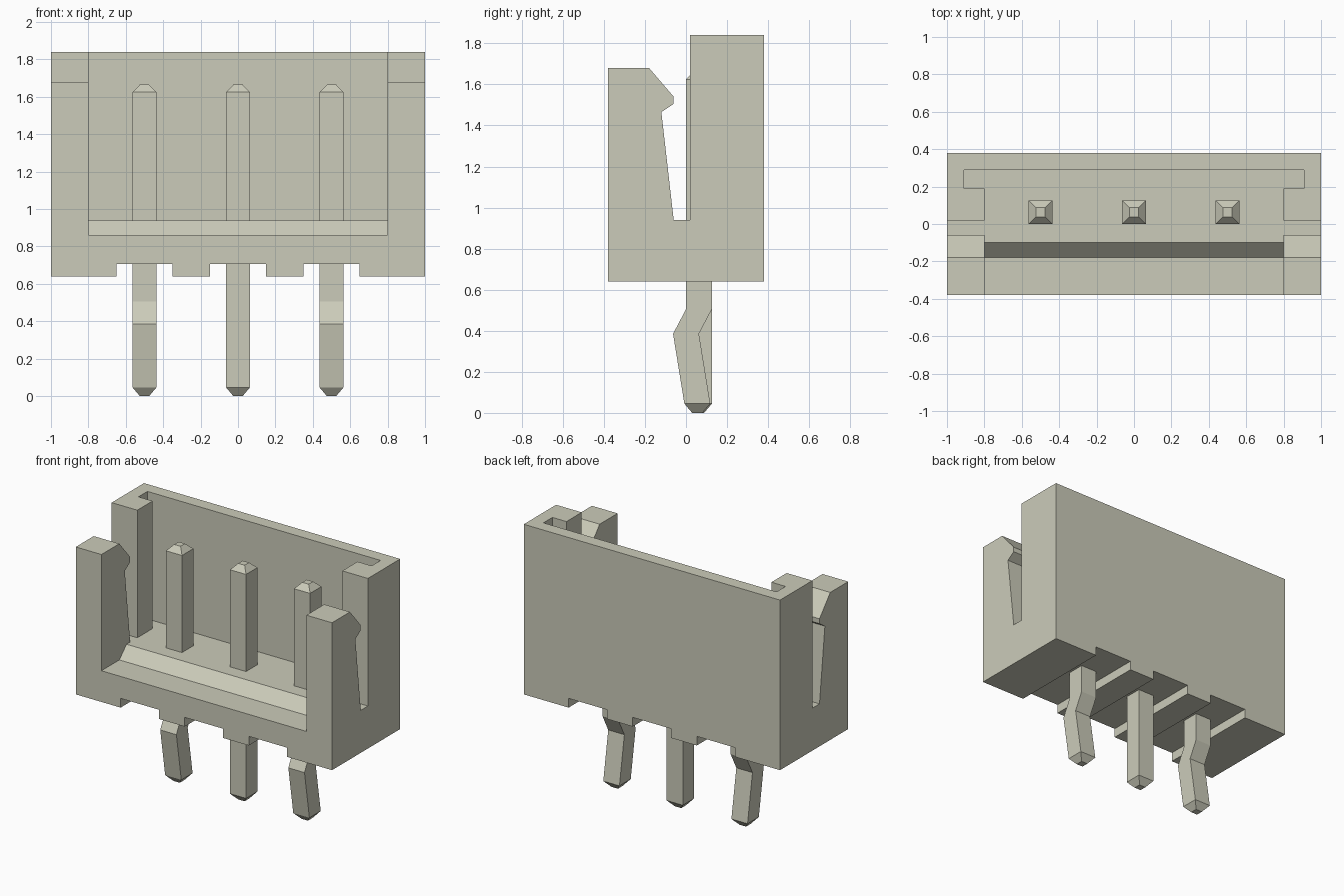
import bpy, bmesh

cube = bpy.data.objects.get("Cube")
if cube:
    bpy.data.objects.remove(cube, do_unlink=True)

# Single plastic colour
mat = bpy.data.materials.new("warm_grey")
mat.use_nodes = True
COLOR = (0.60, 0.60, 0.49, 1)
mat.diffuse_color = COLOR
bsdf = next(n for n in mat.node_tree.nodes if n.type == 'BSDF_PRINCIPLED')
bsdf.inputs["Base Color"].default_value = COLOR
bsdf.inputs["Roughness"].default_value = 0.6


def add_object(name, bm):
    bmesh.ops.recalc_face_normals(bm, faces=bm.faces)
    mesh = bpy.data.meshes.new(name)
    bm.to_mesh(mesh)
    bm.free()
    mesh.materials.append(mat)
    ob = bpy.data.objects.new(name, mesh)
    bpy.context.collection.objects.link(ob)
    return ob


def prism(name, profile, x0, x1):
    """Extrude a (y, z) profile along x."""
    bm = bmesh.new()
    face = bm.faces.new([bm.verts.new((x0, y, z)) for y, z in profile])
    ext = bmesh.ops.extrude_face_region(bm, geom=[face])
    moved = [v for v in ext["geom"] if isinstance(v, bmesh.types.BMVert)]
    bmesh.ops.translate(bm, verts=moved, vec=(x1 - x0, 0, 0))
    return add_object(name, bm)


def rect(y0, y1, z0, z1):
    return [(y0, z0), (y1, z0), (y1, z1), (y0, z1)]


def pin(name, x, sections):
    """Loft square sections given as (z, y centre, half width)."""
    bm = bmesh.new()
    rings = [[bm.verts.new((x + sx * h, y + sy * h, z))
              for sx, sy in ((-1, -1), (1, -1), (1, 1), (-1, 1))]
             for z, y, h in sections]
    for a, b in zip(rings, rings[1:]):
        for i in range(4):
            j = (i + 1) % 4
            bm.faces.new((a[i], a[j], b[j], b[i]))
    bm.faces.new(rings[0])
    bm.faces.new(rings[-1])
    return add_object(name, bm)


# Housing: side silhouette with the latch prong and narrow side slot
housing = prism("housing", [
    (-0.38, 0.64), (0.38, 0.64), (0.38, 1.84), (0.02, 1.84), (0.02, 0.94),
    (-0.06, 0.94), (-0.12, 1.465), (-0.06, 1.505), (-0.06, 1.54),
    (-0.18, 1.68), (-0.38, 1.68)], -1, 1)

# Cutters: front opening with sloped lip, rear guide slot, bottom grooves
cutters = [
    prism("cavity_cutter", [(-0.5, 0.86), (-0.18, 0.86), (-0.10, 0.94),
                            (0.29, 0.94), (0.29, 2.0), (-0.5, 2.0)], -0.8, 0.8),
    prism("guide_slot_cutter", rect(0.19, 0.29, 0.94, 2.0), -0.91, 0.91)]
for x in (-0.5, 0, 0.5):
    cutters.append(prism("groove_cutter", rect(-0.5, 0.5, 0.5, 0.705),
                         x - 0.15, x + 0.15))

bpy.context.view_layer.objects.active = housing
for cutter in cutters:
    cutter.hide_render = True
    mod = housing.modifiers.new("cut", 'BOOLEAN')
    mod.operation = 'DIFFERENCE'
    mod.solver = 'EXACT'
    mod.object = cutter
    bpy.ops.object.modifier_apply(modifier=mod.name)
    bpy.data.objects.remove(cutter, do_unlink=True)

# Contact pins: straight in the middle, kinked legs on both sides
W, Y = 0.063, 0.063
top = [(1.625, Y, W), (1.665, Y, 0.025)]
pin("middle_pin", 0, [(0, Y, 0.025), (0.045, Y, W)] + top)
for name, x in (("right_pin", -0.5), ("left_pin", 0.5)):
    pin(name, x, [(0, 0.055, 0.025), (0.045, 0.055, W),
                  (0.385, 0.0, W), (0.505, Y, W)] + top)
